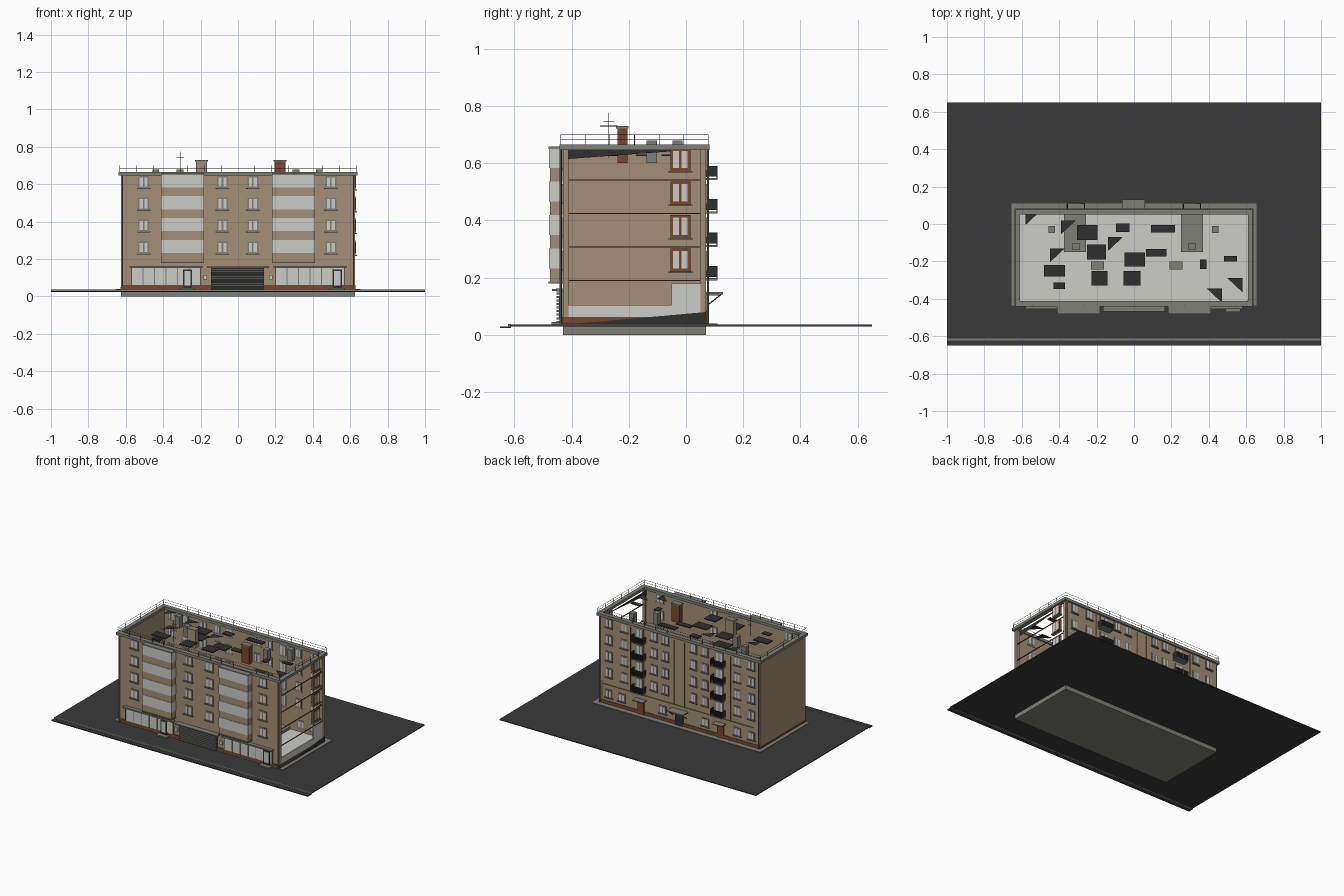
import bpy, bmesh, math
from mathutils import Vector

if "Cube" in bpy.data.objects:
    bpy.data.objects.remove(bpy.data.objects["Cube"], do_unlink=True)

PALETTE = {"tan_wall": (164, 143, 117), "light_plaster": (204, 205, 201), "asphalt": (58, 58, 58),
           "concrete": (128, 128, 121), "brick": (122, 70, 48), "ochre_pipe": (160, 128, 50),
           "dark_metal": (48, 48, 48)}
mats = {}
for name, rgb in PALETTE.items():
    col = [((c / 255 + 0.055) / 1.055) ** 2.4 for c in rgb] + [1]
    m = bpy.data.materials.new(name)
    m.use_nodes = True
    m.diffuse_color = col
    m.node_tree.nodes["Principled BSDF"].inputs["Base Color"].default_value = col
    mats[name] = m

parts = {}


def part(name, mat):
    return parts.setdefault(name, (bmesh.new(), mat))[0]


def box(name, mat, x, y, z):
    """Add a box given by its x, y and z ranges to a named part."""
    bm = part(name, mat)
    verts = bmesh.ops.create_cube(bm, size=1)["verts"]
    for v in verts:
        v.co = Vector([(r[0] + r[1]) / 2 + c * (r[1] - r[0]) for c, r in zip(v.co, (x, y, z))])


def poly(name, mat, points):
    bm = part(name, mat)
    bm.faces.new([bm.verts.new(p) for p in points])


def rod(name, mat, a, b, r=0.002):
    bm = part(name, mat)
    a, b = Vector(a), Vector(b)
    d = b - a
    verts = bmesh.ops.create_cone(bm, segments=6, radius1=r, radius2=r, depth=d.length, cap_ends=True)["verts"]
    q = d.to_track_quat("Z", "Y")
    for v in verts:
        v.co = q @ v.co + (a + b) / 2


W, F, B = 0.625, -0.43, 0.07          # half width, front and back planes
BASE, TOP = 0.035, 0.65
FLOORS = [0.262 + 0.117 * i for i in range(4)]


def facade(side):
    """Return a box function in wall coordinates: along, outward, up."""
    def put(name, mat, u, d, z):
        if side == "front":
            box(name, mat, u, (F - d[1], F - d[0]), z)
        elif side == "back":
            box(name, mat, u, (B + d[0], B + d[1]), z)
        else:
            box(name, mat, (W + d[0], W + d[1]), u, z)
    return put


def window(side, u, z, w=0.06, h=0.064, frame="concrete"):
    put = facade(side)
    put(side + "_window_frames", frame, (u - w / 2, u + w / 2), (-0.012, 0.004), (z - h / 2, z + h / 2))
    for s in (-1, 1):
        c = u + s * w * 0.22
        put(side + "_window_panes", "light_plaster", (c - w * 0.15, c + w * 0.15), (-0.014, 0.006),
            (z - h * 0.38, z + h * 0.38))
    put(side + "_window_sills", "concrete", (u - w * 0.6, u + w * 0.6), (-0.012, 0.011),
        (z - h / 2 - 0.006, z - h / 2))


# ground slab, road edge, foundation and pavement
box("ground", "asphalt", (-1, 1), (-0.615, 0.65), (0.03, 0.036))
box("road_edge", "asphalt", (-1, 1), (-0.65, -0.615), (0.024, 0.03))
box("kerb", "concrete", (-1, 1), (-0.622, -0.612), (0.024, 0.038))
box("foundation", "concrete", (-W, W), (F, B), (0, 0.034))
box("pavement", "concrete", (-0.655, 0.655), (F - 0.005, 0.11), (0.034, 0.04))
box("inner_floor", "light_plaster", (-W + 0.01, W - 0.005), (F + 0.01, B - 0.01), (0.04, 0.062))

# outer walls: the +x end and the roof stay open
box("front_wall", "tan_wall", (-W, W), (F, F + 0.01), (BASE, TOP))
box("back_wall", "tan_wall", (-W, W), (B - 0.01, B), (BASE, TOP))
box("right_wall", "tan_wall", (-W, -W + 0.01), (F, B), (BASE, TOP))
for y0, y1 in ((F, F + 0.02), (B - 0.02, B)):
    box("end_pilasters", "tan_wall", (W - 0.02, W), (y0, y1), (BASE, TOP))
for y0, y1 in ((F - 0.004, F), (B, B + 0.004)):
    box("brick_plinth", "brick", (-W, W), (y0, y1), (BASE, 0.062))
box("brick_plinth", "brick", (-W - 0.004, -W), (F, B), (BASE, 0.05))

# open end: low wall, floor strips and windows
box("end_low_wall", "light_plaster", (W - 0.01, W), (F + 0.02, B - 0.02), (0.06, 0.105))
box("end_low_wall", "light_plaster", (W - 0.01, W), (-0.05, B - 0.02), (0.105, 0.18))
box("end_plinth", "brick", (W - 0.006, W + 0.002), (F, B), (BASE, 0.062))
poly("end_shadow_panel", "dark_metal", [(W + 0.004, F + 0.02, 0.037), (W + 0.004, B, 0.037), (W + 0.004, B, 0.08)])
for z in FLOORS:
    window("end", -0.02, z, 0.07, 0.08, "brick")
    box("floor_strips", "brick", (W - 0.006, W), (F + 0.01, B - 0.01), (z - 0.074, z - 0.07))
poly("end_roof_panel", "dark_metal", [(W - 0.03, F + 0.02, 0.615), (W - 0.03, B - 0.03, 0.648),
                                      (W - 0.03, F + 0.02, 0.648)])

# cornice ring
for y0, y1 in ((F - 0.012, F + 0.018), (B - 0.018, B + 0.012)):
    box("cornice", "concrete", (-0.64, 0.64), (y0, y1), (TOP - 0.004, 0.665))
for x0, x1 in ((-0.64, -0.61), (0.61, 0.64)):
    box("cornice", "concrete", (x0, x1), (F + 0.018, B - 0.018), (TOP - 0.004, 0.665))

# roof railing
corners = [(-0.632, F - 0.008), (0.632, F - 0.008), (0.632, B + 0.008), (-0.632, B + 0.008)]
for i, a in enumerate(corners):
    b = corners[(i + 1) % 4]
    count = 14 if i % 2 == 0 else 6
    for z in (0.683, 0.7):
        rod("roof_railing", "dark_metal", (*a, z), (*b, z), 0.001)
    for k in range(count):
        t = k / count
        p = [a[j] + (b[j] - a[j]) * t for j in (0, 1)]
        rod("roof_railing", "dark_metal", (*p, 0.66), (*p, 0.7), 0.0012)

# front windows and projecting glazed bays
for z in FLOORS:
    for x in (-0.505, -0.083, 0.08, 0.497):
        window("front", x, z)
for s in (-1, 1):
    x0, x1 = sorted((s * 0.185, s * 0.41))
    box("bays", "tan_wall", (x0, x1), (F - 0.045, F), (0.185, TOP))
    box("bay_caps", "concrete", (x0 - 0.003, x1 + 0.003), (F - 0.05, F), (TOP, 0.658))
    box("bay_caps", "concrete", (x0 - 0.003, x1 + 0.003), (F - 0.05, F), (0.18, 0.187))
    for z in FLOORS:
        box("bay_glazing", "light_plaster", (x0 - 0.002, x1 + 0.002), (F - 0.048, F), (z - 0.03, z + 0.04))

    # shopfronts with mullions, doors, fascia and step
    x0, x1 = sorted((s * 0.2, s * 0.57))
    box("shopfronts", "light_plaster", (x0, x1), (F - 0.008, F), (0.062, 0.155))
    box("shop_fascia", "concrete", (x0 - 0.01, x1 + 0.01), (F - 0.025, F), (0.152, 0.162))
    for k in range(7):
        x = x0 + (x1 - x0) * k / 6
        box("shop_mullions", "concrete", (x - 0.002, x + 0.002), (F - 0.011, F), (0.062, 0.155))
    d = -0.27 if s < 0 else 0.53
    box("shop_doors", "dark_metal", (d - 0.025, d + 0.025), (F - 0.012, F), (0.04, 0.145))
    box("shop_door_glass", "light_plaster", (d - 0.017, d + 0.017), (F - 0.014, F), (0.06, 0.135))
    box("shop_steps", "concrete", (d - 0.04, d + 0.04), (F - 0.04, F), (0.036, 0.045))
    box("wall_boxes", "light_plaster", (s * 0.175 - 0.01, s * 0.175 + 0.01), (F - 0.012, F), (0.09, 0.115))
    # front corner downpipes
    rod("downpipes", "concrete", (s * 0.618, F - 0.008, 0.04), (s * 0.618, F - 0.008, TOP), 0.004)

# central shutter with slats and canopy
box("shutter", "dark_metal", (-0.145, 0.14), (F - 0.012, F), (0.038, 0.155))
for k in range(9):
    z = 0.042 + k * 0.0125
    box("shutter_slats", "concrete", (-0.145, 0.14), (F - 0.022, F), (z, z + 0.007))
box("shutter_canopy", "concrete", (-0.165, 0.165), (F - 0.038, F), (0.153, 0.16))

# back windows, balconies and ground floor openings
for z in FLOORS:
    for x in (-0.56, -0.45, -0.2, -0.11, 0.11, 0.2, 0.43, 0.55):
        window("back", x, z, 0.05)
    for s in (-1, 1):
        x0, x1 = s * 0.31 - 0.045, s * 0.31 + 0.045
        window("back", s * 0.31, z - 0.012, 0.06, 0.085)
        box("balcony_slabs", "concrete", (x0, x1), (B, B + 0.04), (z - 0.072, z - 0.064))
        box("balcony_rails", "dark_metal", (x0, x1), (B + 0.036, B + 0.04), (z - 0.026, z - 0.022))
        for x in (x0, x1):
            box("balcony_rails", "dark_metal", (x - 0.002, x + 0.002), (B, B + 0.04), (z - 0.06, z - 0.022))
        for k in range(13):
            x = x0 + (x1 - x0) * k / 12
            box("balcony_rails", "dark_metal", (x - 0.002, x + 0.002), (B + 0.036, B + 0.04), (z - 0.066, z - 0.024))
for x in (-0.56, -0.45, -0.2, 0.13, 0.45, 0.55):
    window("back", x, 0.115, 0.055, 0.055, "dark_metal")
for x in (-0.32, 0.3):
    box("back_doors", "brick", (x - 0.025, x + 0.025), (B, B + 0.008), (0.04, 0.13))
    box("back_door_canopies", "concrete", (x - 0.04, x + 0.04), (B, B + 0.045), (0.138, 0.144))
box("entrance", "dark_metal", (-0.03, 0.03), (B, B + 0.008), (0.04, 0.135))
box("entrance_canopy", "concrete", (-0.065, 0.06), (B, B + 0.06), (0.142, 0.15))
for x in (-0.055, 0.05):
    rod("canopy_braces", "dark_metal", (x, B, 0.1), (x, B + 0.055, 0.143))

# gas pipes on the back wall
rod("gas_pipes", "ochre_pipe", (-0.58, B + 0.006, 0.178), (0.6, B + 0.006, 0.178), 0.003)
for x in (-0.4, -0.04, 0.04, 0.38, 0.6):
    rod("gas_pipes", "ochre_pipe", (x, B + 0.006, 0.05 if x > 0.5 else 0.178),
        (x, B + 0.006, 0.2 if x > 0.5 else 0.63), 0.003)
for x in (-0.618, 0.618):
    rod("downpipes", "concrete", (x, B + 0.007, 0.04), (x, B + 0.007, TOP), 0.004)

# loose roof panels: centre x, centre y, width, depth
for i, (x, y, w, d) in enumerate([(-.25, -.045, .11, .08), (-.2, -.15, .1, .08), (-.06, -.02, .07, .045),
                                  (.155, -.025, .13, .04), (.12, -.155, .11, .04), (.005, -.19, .11, .075),
                                  (-.185, -.29, .085, .08), (-.01, -.29, .09, .08), (-.425, -.25, .11, .06),
                                  (-.4, -.33, .06, .035), (.37, -.215, .035, .05), (.515, -.185, .07, .03)]):
    z = 0.625 + 0.01 * (i % 4)
    box("roof_panels", "dark_metal", (x - w / 2, x + w / 2), (y - d / 2, y + d / 2), (z, z + 0.006))
for x, y, s in ((-.58, .07, 1), (-.39, .02, 1), (-.45, -.13, 1), (-.14, -.07, 1), (.58, -.29, -1), (.47, -.345, -1)):
    poly("roof_shards", "dark_metal", [(x, y, 0.645), (x + 0.08 * s, y, 0.645), (x, y - 0.075, 0.645)])

# stair cores, chimneys and vents
for x in (-0.315, 0.31):
    box("stair_cores", "concrete", (x - 0.058, x + 0.058), (-0.15, 0.055), (0.06, 0.08))
for x, mat in ((-0.195, "tan_wall"), (0.225, "brick")):
    name = mat + "_chimney"
    box(name, mat, (x - 0.03, x + 0.03), (-0.24, -0.205), (0.6, 0.722))
    box("chimney_caps", "concrete", (x - 0.034, x + 0.034), (-0.244, -0.201), (0.722, 0.73))
for x, y in ((-0.31, -0.12), (0.31, -0.12), (-0.44, -0.03), (0.435, -0.03)):
    box("roof_vents", "concrete", (x - 0.018, x + 0.018), (y - 0.018, y + 0.018), (0.6, 0.68))

# antenna
rod("antenna", "dark_metal", (-0.31, -0.27, 0.62), (-0.31, -0.27, 0.775), 0.0015)
for z, r in ((0.745, 0.02), (0.73, 0.03), (0.7, 0.025)):
    rod("antenna", "dark_metal", (-0.31, -0.27 - r, z), (-0.31, -0.27 + r, z), 0.001)
    rod("antenna", "dark_metal", (-0.31 - r, -0.27, z), (-0.31 + r, -0.27, z), 0.001)

# turn every part into an object
for name, (bm, mat) in parts.items():
    mesh = bpy.data.meshes.new(name)
    bm.to_mesh(mesh)
    bm.free()
    mesh.materials.append(mats[mat])
    bpy.context.collection.objects.link(bpy.data.objects.new(name, mesh))
